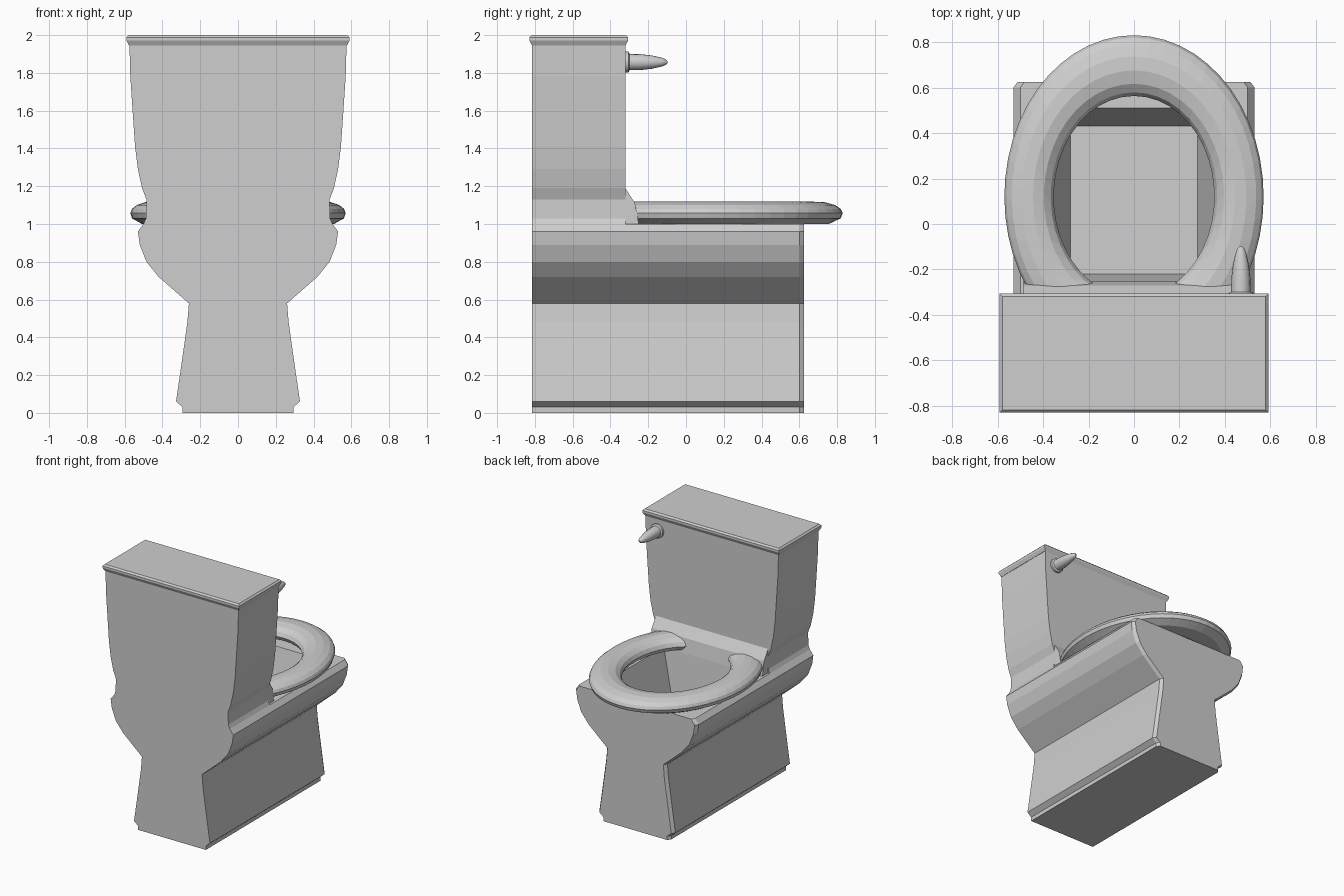
import bpy, bmesh, math

if "Cube" in bpy.data.objects:
    bpy.data.objects.remove(bpy.data.objects["Cube"])

white = bpy.data.materials.new("porcelain")
white.diffuse_color = (0.62, 0.62, 0.62, 1)
white.use_nodes = True
white.node_tree.nodes["Principled BSDF"].inputs["Base Color"].default_value = white.diffuse_color


def loft(name, rings):
    """Skin a list of equal-length vertex rings and cap both ends."""
    bm = bmesh.new()
    vs = [[bm.verts.new(p) for p in r] for r in rings]
    n = len(rings[0])
    for a, b in zip(vs, vs[1:]):
        for i in range(n):
            j = (i + 1) % n
            bm.faces.new((a[i], a[j], b[j], b[i]))
    bm.faces.new(vs[0][::-1])
    bm.faces.new(vs[-1])
    bmesh.ops.recalc_face_normals(bm, faces=bm.faces)
    me = bpy.data.meshes.new(name)
    bm.to_mesh(me)
    bm.free()
    ob = bpy.data.objects.new(name, me)
    me.materials.append(white)
    bpy.context.collection.objects.link(ob)
    return ob


def mirrored(half, y, inset=0.0):
    """Closed symmetric outline in xz from (half width, z) points."""
    pts = [(w - inset, z) for w, z in half]
    return [(w, y, z) for w, z in pts] + [(-w, y, z) for w, z in reversed(pts)]


def rect(hx, y0, y1, z):
    return [(hx, y0, z), (hx, y1, z), (-hx, y1, z), (-hx, y0, z)]


# pedestal and bowl: one outline swept front to back, with a chamfered end
base = [(0.293, 0), (0.293, 0.03), (0.328, 0.06), (0.305, 0.22), (0.285, 0.36),
        (0.268, 0.48), (0.26, 0.58), (0.42, 0.72), (0.485, 0.80), (0.52, 0.89),
        (0.53, 0.96), (0.50, 1.0)]
bowl = loft("bowl_and_pedestal", [mirrored(base, -0.815), mirrored(base, 0.60),
                                  mirrored(base, 0.625, 0.018)])

# bowl cavity
cutter = loft("bowl_cutter", [rect(0.28, -0.22, 0.43, 0.66),
                              rect(0.37, -0.255, 0.51, 1.0),
                              rect(0.37, -0.255, 0.51, 1.1)])
cutter.hide_render = True
cutter.hide_viewport = True
cut = bowl.modifiers.new("cavity", 'BOOLEAN')
cut.operation = 'DIFFERENCE'
cut.solver = 'EXACT'
cut.object = cutter

# tank with its narrow neck
tank = [(0.50, 1.0), (0.487, 1.03), (0.485, 1.13), (0.508, 1.19), (0.53, 1.29),
        (0.545, 1.41), (0.558, 1.6), (0.57, 1.78), (0.575, 1.96)]
loft("tank", [mirrored(tank, -0.815), mirrored(tank, -0.32)])

# sloped deck joining the tank to the bowl
deck = [(-0.4, 1.0), (-0.4, 1.188), (-0.32, 1.188), (-0.27, 1.11), (-0.25, 1.0)]
loft("deck", [[(x, y, z) for y, z in deck] for x in (-0.485, 0.485)])

# tank lid with chamfered rim
loft("tank_lid", [rect(0.577 + d, -0.815 - d, -0.32 + d, z)
                  for d, z in ((0, 1.945), (0.014, 1.972), (0.014, 1.988), (0.002, 2.0))])

# open-backed oval seat: section points are (inner-to-outer fraction, z)
section = [(0.06, 1.02), (0, 1.05), (0.06, 1.08), (0.2, 1.105), (0.42, 1.118),
           (0.65, 1.115), (0.85, 1.1), (0.96, 1.08), (1.0, 1.058), (0.96, 1.03),
           (0.72, 1.0), (0.3, 1.0)]
SEG = 36
cy, back = 0.12, -0.285
rings = []
for k in range(SEG + 1):
    ring = []
    for s, z in section:
        a, b = 0.353 + 0.217 * s, 0.443 + 0.267 * s
        t0 = math.asin((back - cy) / b)
        t = t0 + (math.pi - 2 * t0) * k / SEG
        ring.append((a * math.cos(t), cy + b * math.sin(t), z))
    rings.append(ring)
loft("seat", rings)

# flush handle: turned profile of (y, radius)
handle = [(-0.33, 0.055), (-0.305, 0.055), (-0.298, 0.043), (-0.24, 0.042),
          (-0.18, 0.035), (-0.13, 0.024), (-0.107, 0.015), (-0.098, 0.005)]
grip = loft("flush_handle", [[(0.47 + r * math.cos(i * math.pi / 8), y,
                               1.857 + r * math.sin(i * math.pi / 8)) for i in range(16)]
                             for y, r in handle])
bpy.context.view_layer.objects.active = grip
grip.select_set(True)
bpy.ops.object.shade_smooth_by_angle(angle=math.radians(35))
